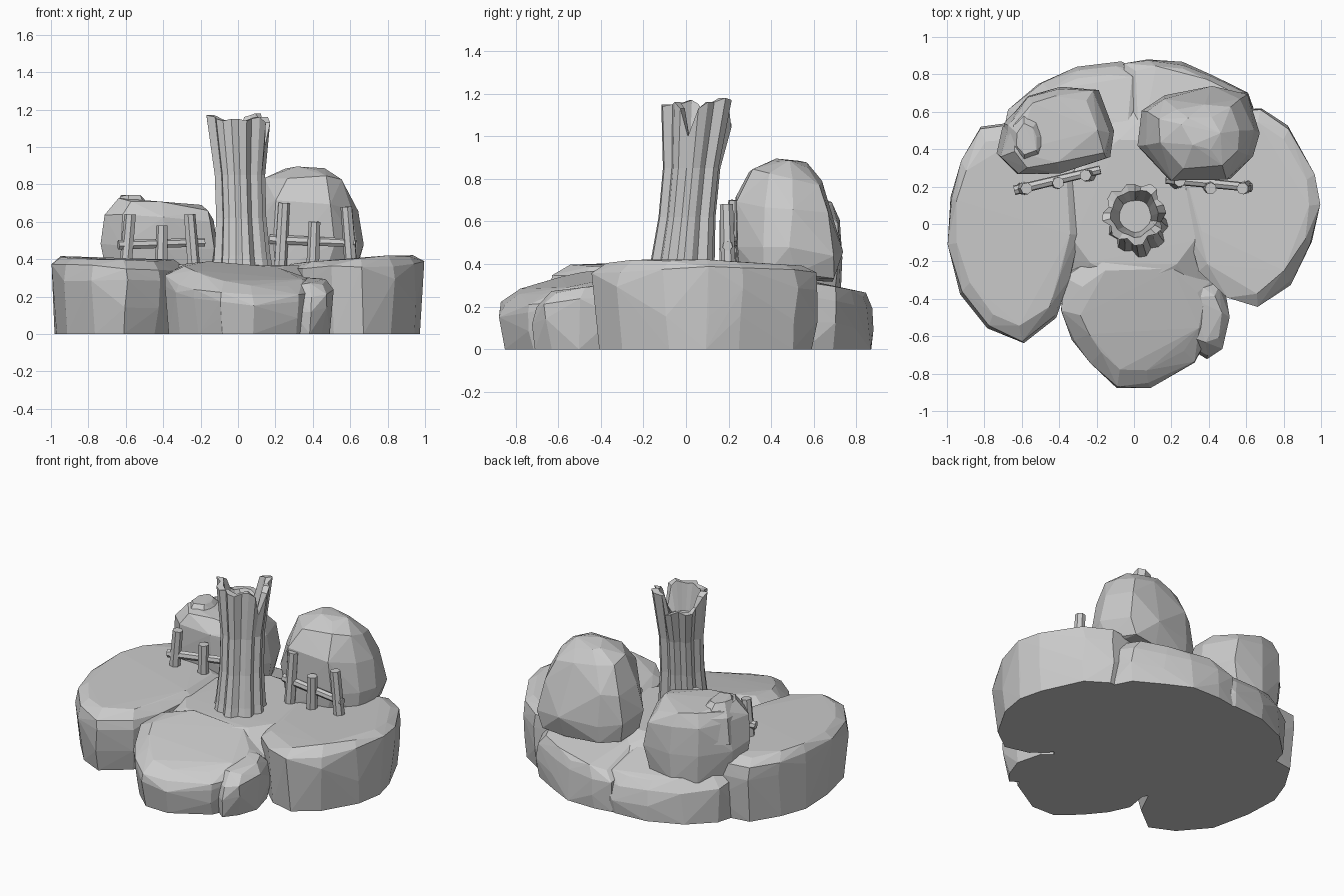
import bpy, bmesh, math, random
from mathutils import Vector

cube = bpy.data.objects.get("Cube")
if cube:
    bpy.data.objects.remove(cube, do_unlink=True)

stone = bpy.data.materials.new("plain_grey")
stone.use_nodes = True
GREY = (0.6, 0.6, 0.6, 1)
stone.diffuse_color = GREY
stone.node_tree.nodes["Principled BSDF"].inputs["Base Color"].default_value = GREY


def finish(name, bm):
    """Turn a bmesh into a flat shaded object."""
    bmesh.ops.recalc_face_normals(bm, faces=bm.faces[:])
    mesh = bpy.data.meshes.new(name)
    bm.to_mesh(mesh)
    bm.free()
    mesh.materials.append(stone)
    obj = bpy.data.objects.new(name, mesh)
    bpy.context.collection.objects.link(obj)
    return obj


def hull(name, points):
    bm = bmesh.new()
    verts = [bm.verts.new(p) for p in points]
    out = bmesh.ops.convex_hull(bm, input=verts)
    loose = {g for g in out["geom_interior"] + out["geom_unused"]
             if isinstance(g, bmesh.types.BMVert)}
    bmesh.ops.delete(bm, geom=list(loose), context="VERTS")
    return finish(name, bm)


def rock(name, outline, layers, tilt=(0, 0), rough=0.012, seed=1):
    """Faceted rock: an outline repeated at scaled, tilted layers."""
    rng = random.Random(seed)
    centre = sum((Vector(p) for p in outline), Vector((0, 0))) / len(outline)
    top = layers[-1][0]
    points = []
    for z, scale in layers:
        for p in outline:
            d = (Vector(p) - centre) * scale
            lift = d.dot(Vector(tilt)) * z / top
            j = [rng.uniform(-rough, rough) for _ in range(3)]
            height = z + lift + j[2] if z else 0
            points.append((centre.x + d.x + j[0], centre.y + d.y + j[1], height))
    return hull(name, points)


def oval(x, y, rx, ry, sides):
    turns = [math.tau * i / sides for i in range(sides)]
    return [(x + rx * math.cos(a), y + ry * math.sin(a)) for a in turns]


def pole(name, start, end, radius, sides=7):
    start, end = Vector(start), Vector(end)
    axis = end - start
    bm = bmesh.new()
    bmesh.ops.create_cone(bm, cap_ends=True, segments=sides, radius1=radius * 1.1,
                          radius2=radius, depth=axis.length)
    obj = finish(name, bm)
    obj.rotation_mode = "QUATERNION"
    obj.rotation_quaternion = axis.to_track_quat("Z", "Y")
    obj.location = (start + end) / 2
    return obj


# Ground rocks
SIDE = [(0, .94), (.14, .97), (.28, .995), (.36, .985), (.4, .85)]
BACK = [(0, 1), (.12, 1), (.24, .98), (.3, .8)]
rock("left_ground_rock",
     [(.3, -.05), (.35, -.25), (.5, -.39), (.67, -.44), (.83, -.32), (.95, -.1),
      (.995, .1), (.965, .26), (.83, .52), (.68, .63), (.4, .6), (.22, .3)],
     SIDE, tilt=(.06, 0), seed=2)
rock("right_ground_rock",
     [(-.28, -.05), (-.34, -.3), (-.42, -.5), (-.6, -.64), (-.78, -.55), (-.92, -.37),
      (-.99, -.1), (-.99, .15), (-.93, .35), (-.82, .52), (-.6, .55), (-.3, .3)],
     SIDE, tilt=(-.03, 0), seed=3)
rock("back_left_ground_rock",
     [(-.05, .86), (.07, .88), (.25, .86), (.42, .79), (.6, .7), (.65, .55),
      (.4, .3), (-.05, .3)], BACK, tilt=(0, -.25), seed=4)
rock("back_right_ground_rock",
     [(-.72, .4), (-.67, .6), (-.5, .75), (-.3, .83), (-.08, .86), (.06, .82), (.05, .5),
      (-.2, .3), (-.5, .3)], BACK, tilt=(0, -.25), seed=5)
rock("front_ground_rock",
     [(-.38, -.28), (-.4, -.46), (-.34, -.62), (-.24, -.74), (-.1, -.87), (.08, -.87),
      (.17, -.77), (.33, -.74), (.43, -.55), (.48, -.42), (.42, -.3), (.25, -.15),
      (-.2, -.15)],
     [(0, .92), (.1, .94), (.21, 1), (.26, .97), (.315, .76)], tilt=(-.1, .2), seed=6)
rock("front_small_rock", oval(.38, -.49, .13, .24, 8),
     [(0, .9), (.14, 1), (.22, .95), (.28, .65)], tilt=(0, .12), rough=.018, seed=7)
rock("middle_ground", oval(0, .08, .56, .58, 14),
     [(0, .95), (.26, 1), (.365, .65)], rough=.008, seed=8)

# Boulders behind the fences
rock("left_boulder",
     [(.02, .42), (.04, .6), (.16, .69), (.4, .72), (.6, .7), (.68, .5),
      (.64, .35), (.5, .23), (.2, .22)],
     [(.34, .92), (.47, 1), (.66, .92), (.81, .68), (.875, .3)],
     tilt=(0, -.2), rough=.018, seed=11)
rock("right_boulder",
     [(-.72, .36), (-.69, .52), (-.56, .68), (-.4, .75), (-.2, .72), (-.11, .5),
      (-.11, .35), (-.4, .27), (-.62, .26)],
     [(.25, .9), (.45, 1), (.62, .93), (.69, .78)], tilt=(-.07, -.04), rough=.018, seed=12)
rock("right_boulder_cap", oval(-.57, .46, .13, .18, 7),
     [(.5, 1), (.66, .9), (.74, .45)], tilt=(-.05, 0), seed=13)

# Hollow, split trunk: a tall wide side, a separate horn and a low gap at the rim
RIM = [1.13, 1.16, 1.16, 1.18, 1.17, 1.16, 1.04, 1.06, 1.07, 1.06, 1.06, 1.08,
       1.15, 1.17, 1.16, 1.15, 1.14, 1.15, 1.15, 1.14, 1.15, 1.16, 1.13, 1.0]
COUNT = len(RIM)
LEVELS = [(.3, .168), (.42, .15), (.62, .134), (.85, .135), (None, .17)]


def trunk_ring(bm, z, radius, groove):
    ring = []
    for i, rim in enumerate(RIM):
        a = math.tau * i / COUNT
        h = rim if z is None else z
        r = radius * (groove if i % 3 == 2 else 1 + .04 * math.sin(5 * i))
        lean = h - .36
        ring.append(bm.verts.new((.025 - .03 * lean + r * math.cos(a),
                                  -.015 + .095 * lean + r * math.sin(a), h)))
    return ring


bm = bmesh.new()
rings = [trunk_ring(bm, z, r, .84) for z, r in LEVELS]
rings.append(trunk_ring(bm, None, .128, .95))
rings.append(trunk_ring(bm, .97, .085, 1))
for low, high in zip(rings, rings[1:]):
    for i in range(COUNT):
        k = (i + 1) % COUNT
        bm.faces.new((low[i], low[k], high[k], high[i]))
bm.faces.new(rings[0])
bm.faces.new(rings[-1])
finish("hollow_trunk", bm)

# Fences: posts as (bottom, top), then one rail
fences = {
    "right": ([((-.6, .19, .36), (-.575, .19, .64)), ((-.41, .22, .36), (-.405, .22, .58)),
               ((-.235, .26, .33), (-.26, .26, .64))],
              ((-.64, .18, .475), (-.18, .29, .49))),
    "left": ([((.225, .22, .34), (.245, .23, .7)), ((.4, .2, .36), (.41, .19, .6)),
              ((.605, .2, .36), (.58, .19, .68))],
             ((.17, .24, .505), (.63, .195, .485))),
}
for side, (posts, rail) in fences.items():
    for number, (foot, head) in enumerate(posts, 1):
        pole(f"{side}_fence_post_{number}", foot, head, .032)
    pole(f"{side}_fence_rail", *rail, .024)
